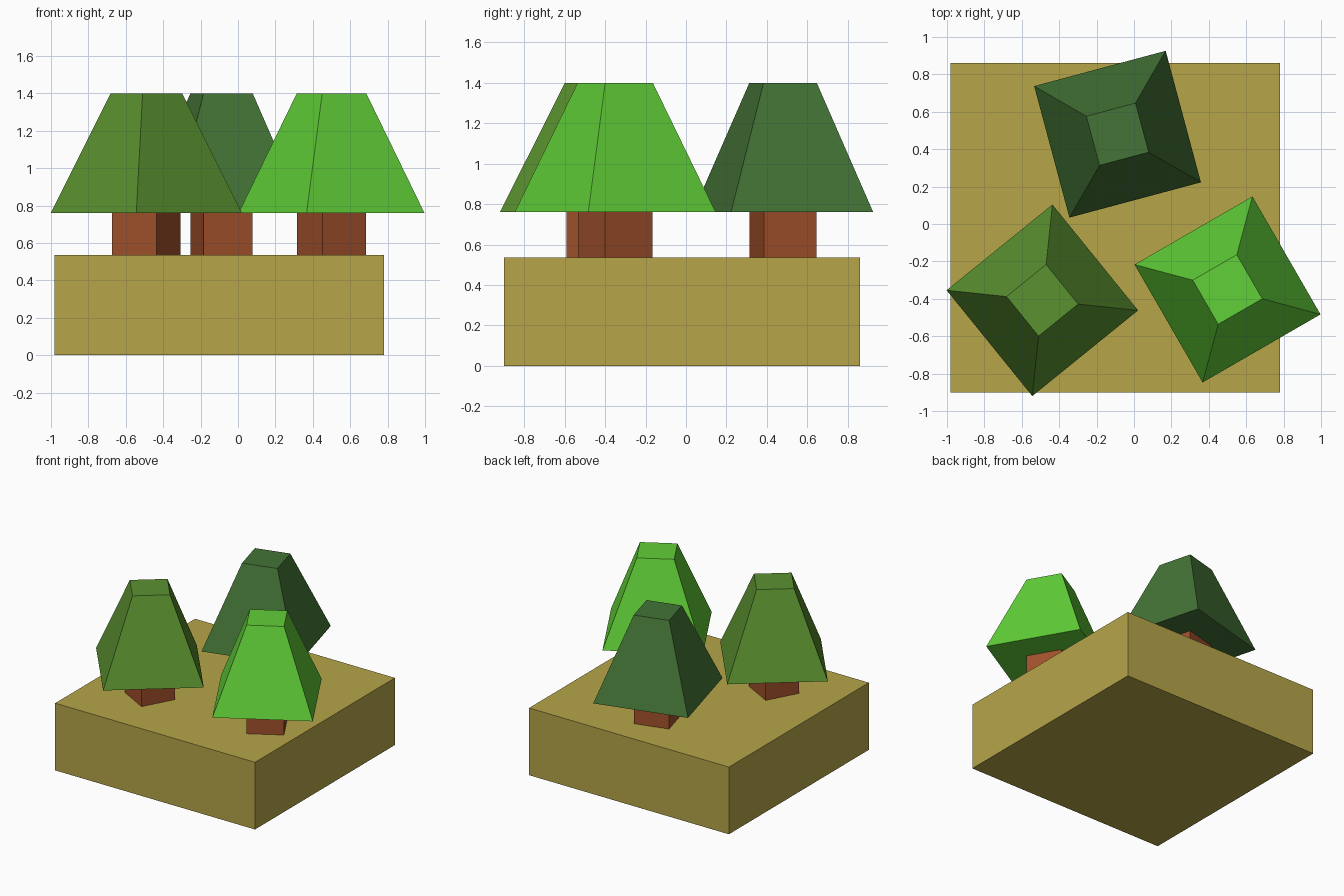
import bpy
from math import radians, sqrt

if "Cube" in bpy.data.objects:
    bpy.data.objects.remove(bpy.data.objects["Cube"])

BASE_TOP, CROWN_BOTTOM, CROWN_TOP = 0.535, 0.76, 1.40


def material(name, rgb):
    """Material from 0-255 sRGB values, stored as linear colour."""
    mat = bpy.data.materials.new(name)
    linear = [((c / 255 + 0.055) / 1.055) ** 2.4 for c in rgb]
    mat.diffuse_color = (*linear, 1.0)
    mat.use_nodes = True
    mat.node_tree.nodes["Principled BSDF"].inputs["Base Color"].default_value = mat.diffuse_color
    return mat


def square_frustum(name, x, y, z0, z1, side0, side1, angle, mat):
    """Four-sided block with separate bottom and top widths."""
    bpy.ops.mesh.primitive_cone_add(
        vertices=4, radius1=side0 / sqrt(2), radius2=side1 / sqrt(2),
        depth=z1 - z0, location=(x, y, (z0 + z1) / 2),
        rotation=(0, 0, radians(angle + 45)))
    obj = bpy.context.object
    obj.name = name
    obj.data.materials.append(mat)
    return obj


# Ground block
square_frustum("ground_block", -0.10, -0.02, 0, BASE_TOP, 1.76, 1.76, 0,
               material("earth", (182, 165, 73)))

# Trees: name, centre x, centre y, crown angle, trunk angle, crown colour
bark = material("bark", (160, 80, 43))
trees = [
    ("back", -0.088, 0.48, 15, 15, (67, 115, 54)),
    ("left", -0.49, -0.408, 39, -28.5, (91, 146, 48)),
    ("right", 0.50, -0.35, 30, 30, (97, 208, 56)),
]
for name, x, y, crown_angle, trunk_angle, rgb in trees:
    square_frustum(f"{name}_trunk", x, y, BASE_TOP, CROWN_BOTTOM,
                   0.27, 0.27, trunk_angle, bark)
    square_frustum(f"{name}_crown", x, y, CROWN_BOTTOM, CROWN_TOP,
                   0.728, 0.272, crown_angle, material(f"{name}_leaves", rgb))
